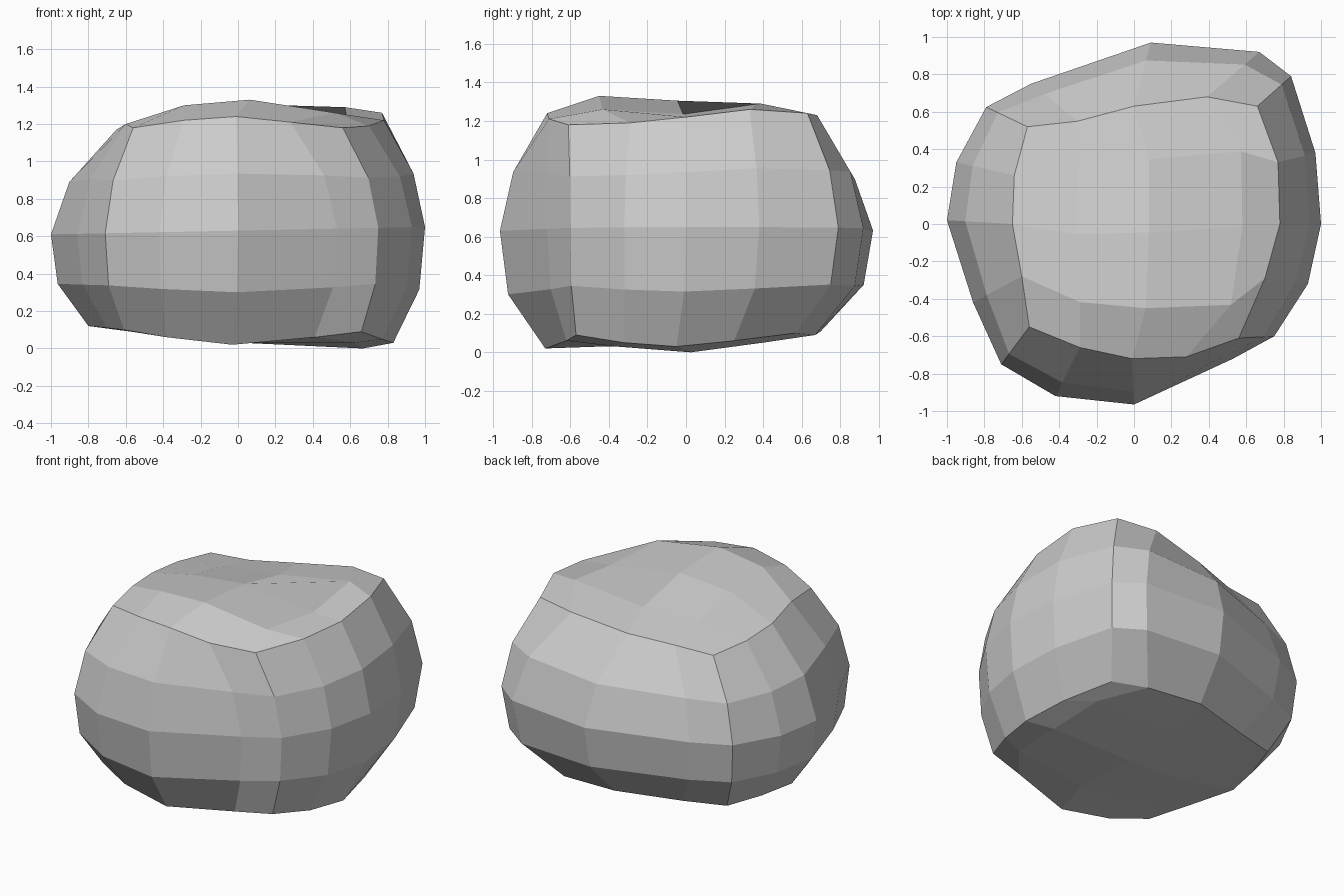
import bpy, bmesh
from mathutils import Vector

if "Cube" in bpy.data.objects:
    bpy.data.objects.remove(bpy.data.objects["Cube"])

# Sixteen columns round the boulder, counter-clockwise from the front left corner:
# waist (x, y), top rim (x, y, z), bottom rim (x, y, z)
COLUMNS = [
    ((-.71, -.75), (-.56, -.55, 1.18), (-.61, -.58, .10)),
    ((-.42, -.92), (-.29, -.66, 1.22), (-.38, -.68, .06)),
    ((0.00, -.965), (-.01, -.72, 1.24), (-.03, -.73, .02)),
    ((0.53, -.72), (.28, -.71, 1.21), (.41, -.62, .06)),
    ((0.75, -.60), (.56, -.61, 1.18), (.66, -.57, .09)),
    ((0.93, -.32), (.70, -.29, 1.19), (.77, -.32, .05)),
    ((1.00, 0.00), (.78, .00, 1.22), (.83, -.05, .03)),
    ((0.97, 0.38), (.77, .33, 1.26), (.78, .25, .06)),
    ((0.84, 0.79), (.66, .63, 1.24), (.66, .57, .10)),
    ((0.67, 0.92), (.39, .68, 1.23), (.45, .67, .09)),
    ((0.09, 0.97), (.00, .63, 1.17), (.05, .70, .11)),
    ((-.55, 0.75), (-.30, .55, 1.14), (-.38, .58, .11)),
    ((-.79, 0.625), (-.57, .52, 1.13), (-.66, .50, .12)),
    ((-.95, 0.33), (-.64, .26, 1.15), (-.75, .25, .12)),
    ((-1.0, 0.02), (-.65, .00, 1.17), (-.80, .00, .12)),
    ((-.86, -.42), (-.60, -.28, 1.20), (-.70, -.32, .11)),
]
# Heights of the 3 x 3 inner points of each cap, front row first
TOP_Z = [(1.30, 1.33, 1.26), (1.27, 1.305, 1.235), (1.20, 1.22, 1.29)]
BOTTOM_Z = [(.06, .03, .03), (.07, .03, .00), (.09, .07, .05)]
V = (.2, .5, .79)


def between(a, b, xy, z):
    p = a.lerp(b, xy)
    p.z = a.z + (b.z - a.z) * z
    return p


def cap(bm, ring, heights, us, flip):
    """Fill a 16-point ring with a 4 x 4 grid of quads."""
    grid = [[None] * 5 for _ in range(5)]
    for k in range(5):
        grid[0][k] = ring[k]
        grid[k][4] = ring[4 + k]
        grid[4][k] = ring[12 - k]
        grid[k][0] = ring[(16 - k) % 16]
    for j in range(1, 4):
        for i in range(1, 4):
            x = grid[j][0].co.lerp(grid[j][4].co, us[i - 1]).x
            y = grid[0][i].co.lerp(grid[4][i].co, V[j - 1]).y
            grid[j][i] = bm.verts.new((x, y, heights[j - 1][i - 1]))
    for j in range(4):
        for i in range(4):
            quad = [grid[j][i], grid[j][i + 1], grid[j + 1][i + 1], grid[j + 1][i]]
            bm.faces.new(quad[::-1] if flip else quad)


bm = bmesh.new()

# Side walls: five rings bulging out at the waist
rings = [[] for _ in range(5)]
for waist, top, bottom in COLUMNS:
    t, b = Vector(top), Vector(bottom)
    m = Vector((*waist, .63 + .02 * waist[0]))
    levels = (b, between(b, m, .82, .46), m, between(t, m, .72, .5), t)
    for ring, p in zip(rings, levels):
        ring.append(bm.verts.new(p))
for low, high in zip(rings, rings[1:]):
    for k in range(16):
        n = (k + 1) % 16
        bm.faces.new((low[k], low[n], high[n], high[k]))

# Top and underside
cap(bm, rings[4], TOP_Z, (.24, .51, .86), False)
cap(bm, rings[0], BOTTOM_Z, (.24, .51, .9), True)

mesh = bpy.data.meshes.new("boulder")
bm.to_mesh(mesh)
bm.free()
bpy.context.collection.objects.link(bpy.data.objects.new("boulder", mesh))
